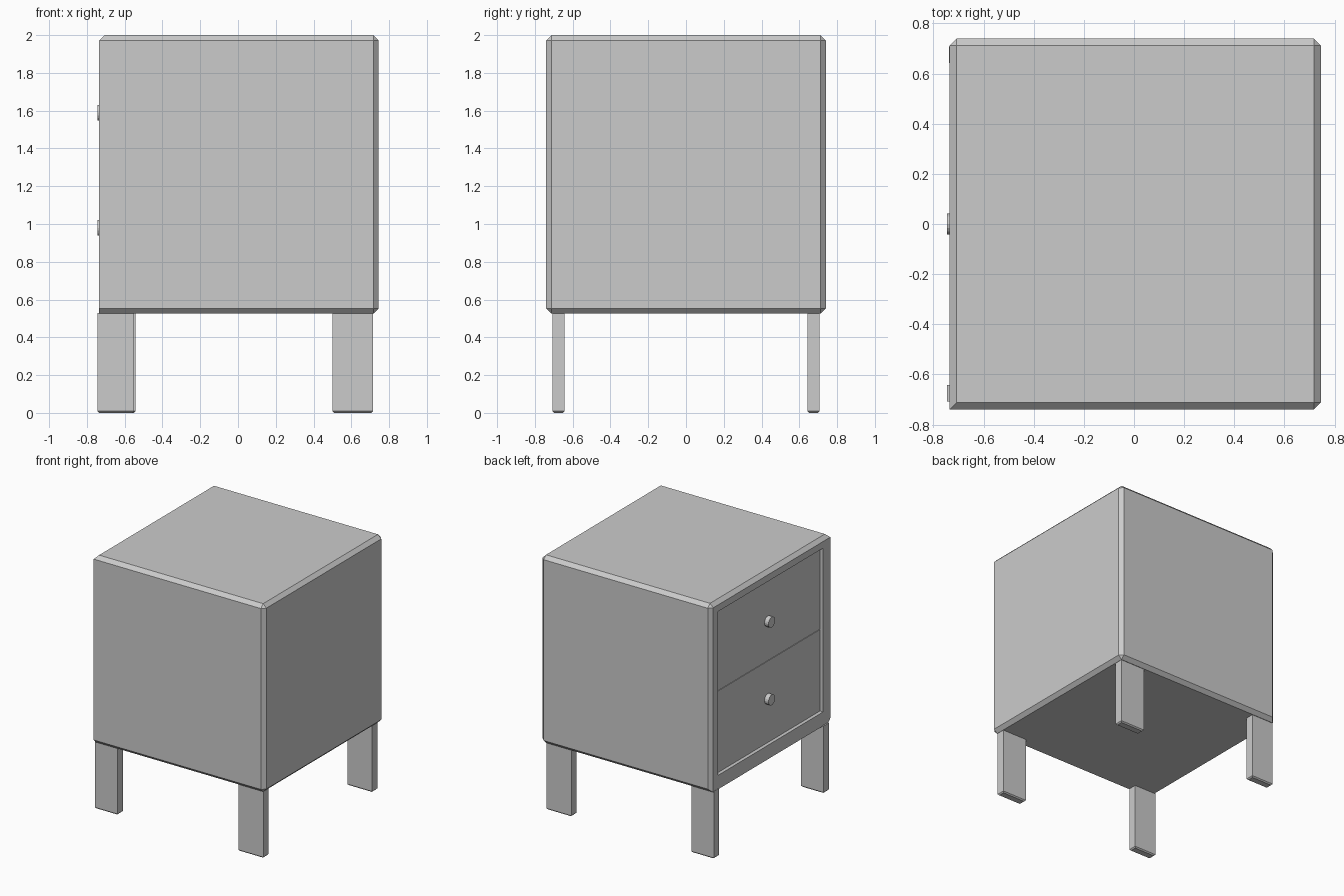
import bpy, bmesh, math
from mathutils import Vector, Matrix

if "Cube" in bpy.data.objects:
    bpy.data.objects.remove(bpy.data.objects["Cube"])


def box(name, lo, hi, bevel=0.0, pick=None):
    """Box between two corners; edges accepted by pick(midpoint) are chamfered."""
    lo, hi = Vector(lo), Vector(hi)
    size, mid = hi - lo, (hi + lo) / 2
    bm = bmesh.new()
    bmesh.ops.create_cube(bm, size=1)
    if bevel:
        edges = [e for e in bm.edges if pick((e.verts[0].co + e.verts[1].co) / 2)]
    for v in bm.verts:
        v.co = Vector(a * b for a, b in zip(v.co, size)) + mid
    if bevel:
        bmesh.ops.bevel(bm, geom=edges, offset=bevel, segments=1,
                        affect='EDGES', profile=0.5)
    return finish(name, bm)


def finish(name, bm):
    bmesh.ops.recalc_face_normals(bm, faces=bm.faces)
    mesh = bpy.data.meshes.new(name)
    bm.to_mesh(mesh)
    bm.free()
    obj = bpy.data.objects.new(name, mesh)
    bpy.context.collection.objects.link(obj)
    return obj


# Cabinet body: every edge chamfered except two edges of the drawer side (-x)
def body_edge(m):
    drawer_side = m.x < -0.4
    return not (drawer_side and (m.y < -0.4 or m.z < -0.4))


body = box("cabinet_body", (-0.735, -0.74, 0.525), (0.745, 0.74, 2.0), 0.028, body_edge)

# Shallow recess for the drawer fronts
cutter = box("recess_cutter", (-0.9, -0.65, 0.635), (-0.69, 0.65, 1.92))
cutter.hide_render = True
cutter.hide_viewport = True
cutter.display_type = 'WIRE'
cut = body.modifiers.new("recess", 'BOOLEAN')
cut.operation = 'DIFFERENCE'
cut.solver = 'EXACT'
cut.object = cutter

# Drawer fronts with round knobs
for label, z0, z1, knob_z in (("lower", 0.637, 1.276, 0.98), ("upper", 1.28, 1.918, 1.59)):
    box(label + "_drawer_front", (-0.71, -0.648, z0), (-0.688, 0.648, z1))
    bm = bmesh.new()
    bmesh.ops.create_cone(bm, cap_ends=True, segments=16, radius1=0.041, radius2=0.041,
                          depth=0.04,
                          matrix=Matrix.Translation((-0.725, 0, knob_z))
                          @ Matrix.Rotation(math.pi / 2, 4, 'Y'))
    knob = finish(label + "_drawer_knob", bm)

# Flat board legs with chamfered feet
for name, x0, x1, y0 in (("drawer_side_front_leg", -0.745, -0.55, -0.708),
                         ("drawer_side_back_leg", -0.737, -0.542, 0.642),
                         ("rear_side_front_leg", 0.50, 0.715, -0.708),
                         ("rear_side_back_leg", 0.50, 0.715, 0.642)):
    box(name, (x0, y0, 0.0), (x1, y0 + 0.066, 0.53), 0.009, lambda m: m.z < -0.4)
